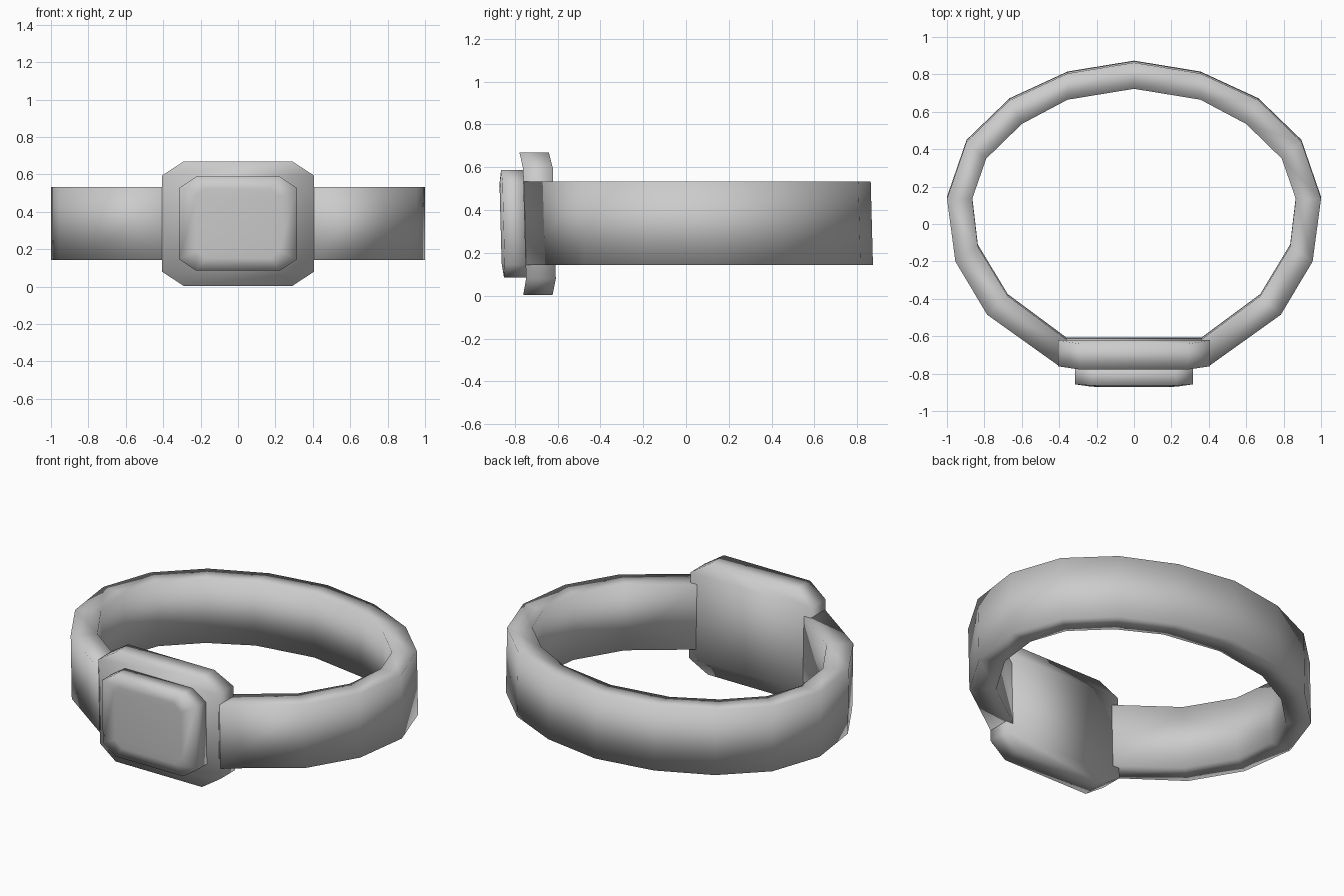
import bpy, bmesh

if "Cube" in bpy.data.objects:
    bpy.data.objects.remove(bpy.data.objects["Cube"])

grey = bpy.data.materials.new("plain grey")
grey.diffuse_color = (0.6, 0.6, 0.6, 1)
grey.use_nodes = True
grey.node_tree.nodes["Principled BSDF"].inputs["Base Color"].default_value = grey.diffuse_color
MID_Z = 0.337
LEAN = 0.027  # slight backward lean of the whole watch


def finish(name, bm):
    bmesh.ops.recalc_face_normals(bm, faces=bm.faces)
    for v in bm.verts:
        v.co.y -= LEAN * (v.co.z - MID_Z)
    for f in bm.faces:
        f.smooth = True
    me = bpy.data.meshes.new(name)
    bm.to_mesh(me)
    bm.free()
    me.materials.append(grey)
    ob = bpy.data.objects.new(name, me)
    bpy.context.collection.objects.link(ob)
    return ob


def bridge(bm, rings):
    for a, b in zip(rings, rings[1:]):
        n = len(a)
        for i in range(n):
            j = (i + 1) % n
            bm.faces.new((a[i], a[j], b[j], b[i]))


def octagon(bm, half_x, half_z, cut_x, cut_z, y, sag):
    # clipped rectangle whose left and right sides sit a little further back
    x, z = half_x - cut_x, half_z - cut_z
    pts = [(x, half_z, 0), (half_x, z, sag), (half_x, -z, sag), (x, -half_z, 0),
           (-x, -half_z, 0), (-half_x, -z, sag), (-half_x, z, sag), (-x, half_z, 0)]
    return [bm.verts.new((px, y + s, MID_Z + pz)) for px, pz, s in pts]


def cap(bm, r):
    # three strips keep the bowed end clean
    bm.faces.new((r[0], r[1], r[6], r[7]))
    bm.faces.new((r[1], r[2], r[5], r[6]))
    bm.faces.new((r[2], r[3], r[4], r[5]))


# wrist band: rectangular section swept along a faceted loop, open at the case
half_outer = [(.40, -.755), (.785, -.48), (.955, -.195), (1, .14),
              (.895, .445), (.665, .667), (.355, .81)]
half_inner = [(.36, -.613), (.675, -.38), (.835, -.115), (.865, .14),
              (.79, .355), (.60, .54), (.355, .67)]


def full(half, top):
    return half + [top] + [(-x, y) for x, y in reversed(half)]


bm = bmesh.new()
LOW, HIGH = 0.143, 0.533
sections = []
for (ox, oy), (ix, iy) in zip(full(half_outer, (0, .868)), full(half_inner, (0, .728))):
    sections.append([bm.verts.new(c) for c in
                     ((ox, oy, LOW), (ox, oy, HIGH), (ix, iy, HIGH), (ix, iy, LOW))])
bridge(bm, sections)
bm.faces.new(sections[0])
bm.faces.new(sections[-1])
finish("wrist_band", bm)

# watch case: clipped block with a flat back
bm = bmesh.new()
rings = [octagon(bm, .405, .333, .115, .075, -.632, .017),
         octagon(bm, .405, .333, .115, .075, -.769, .015)]
bridge(bm, rings)
cap(bm, rings[0])
cap(bm, rings[1])
finish("watch_case", bm)

# raised screen block with a gently domed front
bm = bmesh.new()
rings = [octagon(bm, .315, .251, .09, .06, -.755, .008),
         octagon(bm, .315, .251, .09, .06, -.857, .005),
         octagon(bm, .225, .185, .05, .04, -.866, 0)]
bridge(bm, rings)
cap(bm, rings[0])
cap(bm, rings[2])
finish("screen", bm)
